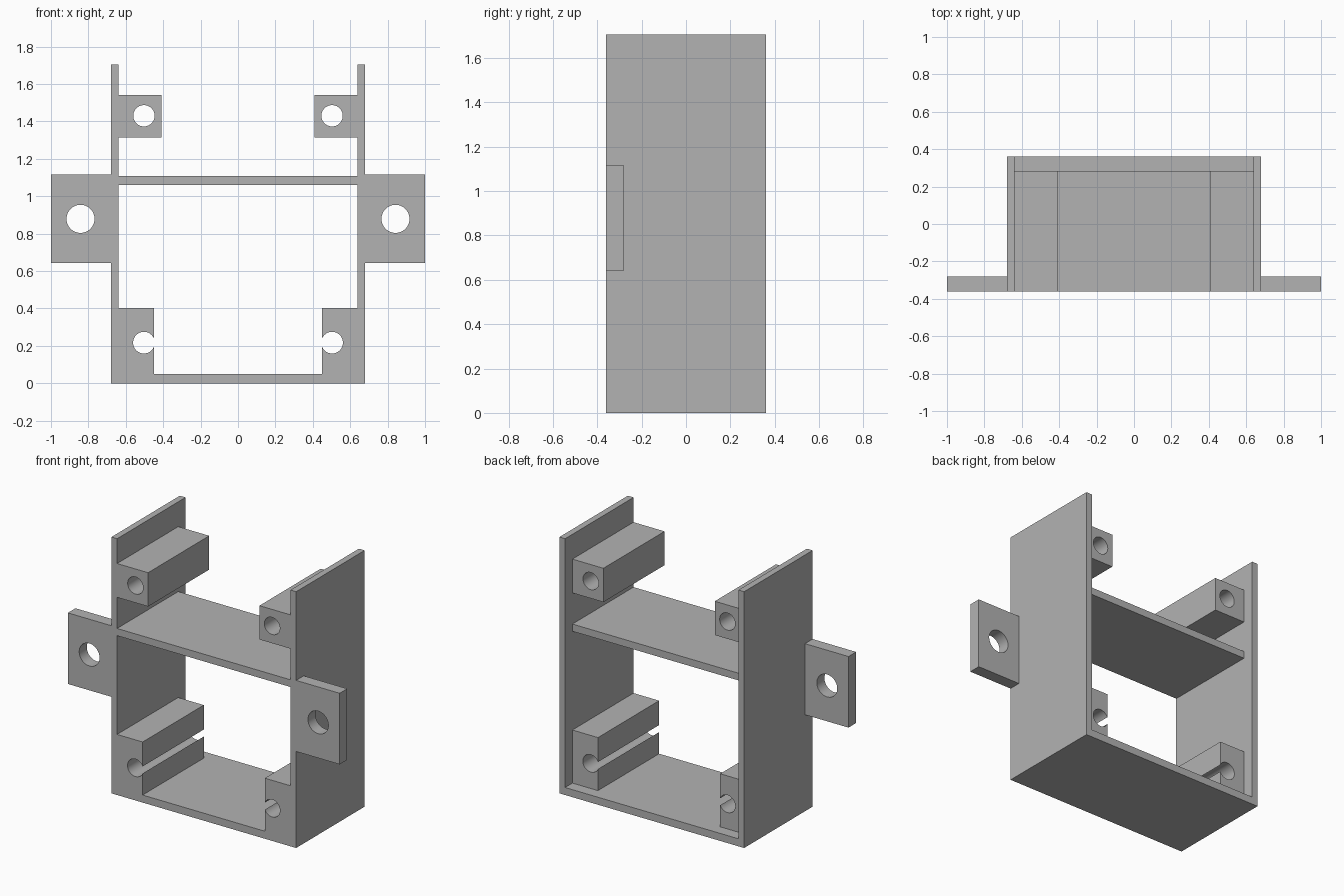
import bpy
import bmesh
import math
from mathutils import Matrix, Vector

if "Cube" in bpy.data.objects:
    bpy.data.objects.remove(bpy.data.objects["Cube"], do_unlink=True)

grey = bpy.data.materials.new("plain grey")
grey.use_nodes = True
grey.diffuse_color = (0.45, 0.45, 0.45, 1)
grey.node_tree.nodes["Principled BSDF"].inputs["Base Color"].default_value = grey.diffuse_color

FRONT, BACK, INNER_BACK, EAR_BACK = -0.36, 0.36, 0.283, -0.28
WALL_IN, WALL_OUT, HEIGHT, FLOOR = 0.638, 0.68, 1.705, 0.05


def finish(name, bm):
    mesh = bpy.data.meshes.new(name)
    bm.to_mesh(mesh)
    bm.free()
    mesh.materials.append(grey)
    obj = bpy.data.objects.new(name, mesh)
    bpy.context.collection.objects.link(obj)
    return obj


def box(name, x, y, z):
    bm = bmesh.new()
    lo, hi = Vector((x[0], y[0], z[0])), Vector((x[1], y[1], z[1]))
    place = Matrix.Translation((lo + hi) / 2) @ Matrix.Diagonal((*(hi - lo), 1))
    bmesh.ops.create_cube(bm, size=1, matrix=place)
    return finish(name, bm)


def drill(obj, x, z, radius):
    """Cut a round hole along y through the whole part."""
    bm = bmesh.new()
    place = Matrix.Translation((x, 0, z)) @ Matrix.Rotation(math.pi / 2, 4, "X")
    bmesh.ops.create_cone(bm, cap_ends=True, segments=48, radius1=radius,
                          radius2=radius, depth=2, matrix=place)
    cutter = finish("hole_cutter", bm)
    cutter.hide_render = True
    mod = obj.modifiers.new("hole", "BOOLEAN")
    mod.operation, mod.solver, mod.object = "DIFFERENCE", "EXACT", cutter
    bpy.ops.object.select_all(action="DESELECT")
    bpy.context.view_layer.objects.active = obj
    obj.select_set(True)
    bpy.ops.object.modifier_apply(modifier=mod.name)
    bpy.data.objects.remove(cutter, do_unlink=True)
    bpy.ops.object.shade_smooth_by_angle(angle=math.radians(30))


# Floor and middle shelf
box("floor", (-WALL_IN, WALL_IN), (FRONT, BACK), (0, FLOOR))
box("shelf", (-WALL_IN, WALL_IN), (FRONT, INNER_BACK), (1.06, 1.108))

# Walls, screw blocks and mounting ears on both sides
for side, s in (("left", 1), ("right", -1)):
    def span(a, b):
        return sorted((s * a, s * b))

    box(side + "_wall", span(WALL_IN, WALL_OUT), (FRONT, BACK), (0, HEIGHT))

    upper = box(side + "_upper_screw_block", span(0.41, WALL_IN),
                (FRONT, INNER_BACK), (1.315, 1.54))
    drill(upper, s * 0.503, 1.43, 0.057)

    # The lower hole breaks through the inner face as a slot
    lower = box(side + "_lower_screw_block", span(0.45, WALL_IN),
                (FRONT, INNER_BACK), (FLOOR, 0.403))
    drill(lower, s * 0.503, 0.217, 0.058)

    ear = box(side + "_mounting_ear", span(WALL_OUT, 1.0),
              (FRONT, EAR_BACK), (0.642, 1.115))
    drill(ear, s * 0.842, 0.879, 0.075)
